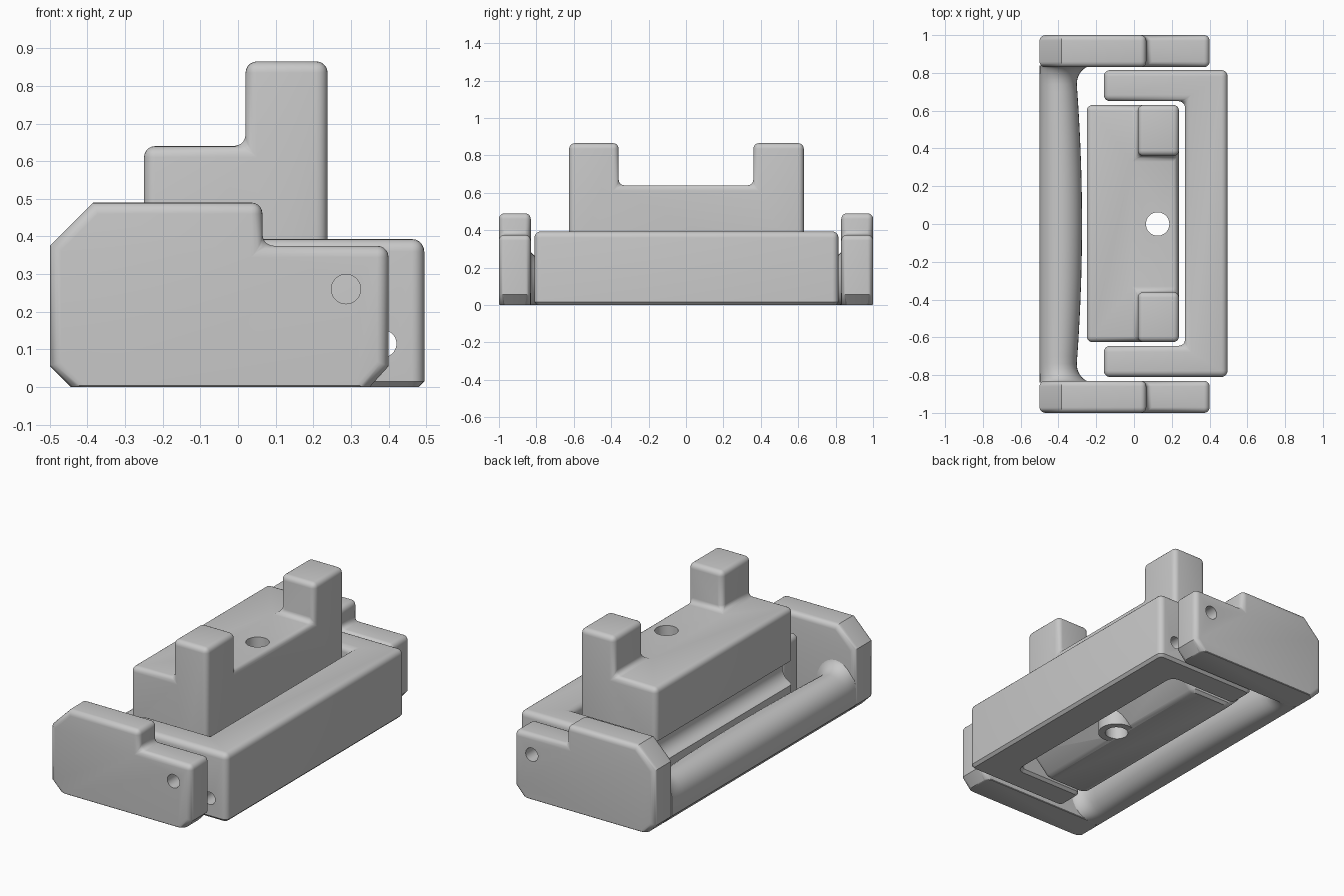
import bpy, bmesh, math
from mathutils import Matrix, Vector

old = bpy.data.objects.get("Cube")
if old:
    bpy.data.objects.remove(old, do_unlink=True)

grey = bpy.data.materials.new("plain_grey")
grey.use_nodes = True
colour = (0.58, 0.58, 0.58, 1)
grey.diffuse_color = colour
grey.node_tree.nodes["Principled BSDF"].inputs["Base Color"].default_value = colour


def finish(bm, name):
    bmesh.ops.recalc_face_normals(bm, faces=bm.faces)
    mesh = bpy.data.meshes.new(name)
    bm.to_mesh(mesh)
    bm.free()
    obj = bpy.data.objects.new(name, mesh)
    bpy.context.collection.objects.link(obj)
    mesh.materials.append(grey)
    return obj


def prism(points, axis, lo, hi):
    """Extrude a closed profile along the named axis."""
    bm = bmesh.new()
    place = (lambda a, b, t: (a, t, b)) if axis == "y" else (lambda a, b, t: (a, b, t))
    face = bm.faces.new([bm.verts.new(place(a, b, lo)) for a, b in points])
    moved = bmesh.ops.extrude_face_region(bm, geom=[face])["geom"]
    verts = [v for v in moved if isinstance(v, bmesh.types.BMVert)]
    bmesh.ops.translate(bm, verts=verts, vec=Vector(place(0, 0, hi - lo)))
    bmesh.ops.recalc_face_normals(bm, faces=bm.faces)
    return bm


def on_ground(edge):
    return all(v.co.z < 1e-4 for v in edge.verts)


def soften(bm, radius, limit=0.6):
    """Round the edges, but give those on the ground only a fine chamfer."""
    edges = [e for e in bm.edges if not on_ground(e) and e.calc_face_angle(0) > limit]
    bmesh.ops.bevel(bm, geom=edges, offset=radius, segments=5, profile=0.5,
                    affect="EDGES", clamp_overlap=True)
    edges = [e for e in bm.edges if on_ground(e) and e.calc_face_angle(0) > limit]
    bmesh.ops.bevel(bm, geom=edges, offset=.015, segments=1,
                    affect="EDGES", clamp_overlap=True)


def drill(objects, centre, radius, axis, length):
    """Cut a round hole through each object."""
    bm = bmesh.new()
    bmesh.ops.create_cone(bm, cap_ends=True, segments=40, radius1=radius,
                          radius2=radius, depth=length)
    if axis == "y":
        bm.transform(Matrix.Rotation(math.pi / 2, 4, "X"))
    bm.transform(Matrix.Translation(centre))
    cutter = finish(bm, "drill")
    cutter.hide_render = True
    for obj in objects:
        mod = obj.modifiers.new("hole", "BOOLEAN")
        mod.operation = "DIFFERENCE"
        mod.solver = "EXACT"
        mod.object = cutter
        bpy.context.view_layer.objects.active = obj
        bpy.ops.object.modifier_apply(modifier=mod.name)
    bpy.data.objects.remove(cutter, do_unlink=True)


def stepped_block(xs, ys, zs, filled):
    """Outer skin of the filled cells of a grid."""
    bm = bmesh.new()
    grid = (xs, ys, zs)
    cells = {(i, j, k) for i in range(len(xs) - 1) for j in range(len(ys) - 1)
             for k in range(len(zs) - 1) if filled(i, j, k)}
    for cell in cells:
        for ax in range(3):
            for side in (0, 1):
                near = list(cell)
                near[ax] += 2 * side - 1
                if tuple(near) in cells:
                    continue
                quad = []
                for u, v in ((0, 0), (1, 0), (1, 1), (0, 1)):
                    step = [u, v]
                    step.insert(ax, side)
                    quad.append(bm.verts.new([grid[n][cell[n] + step[n]] for n in range(3)]))
                bm.faces.new(quad)
    bmesh.ops.remove_doubles(bm, verts=bm.verts, dist=1e-5)
    bmesh.ops.recalc_face_normals(bm, faces=bm.faces)
    bmesh.ops.dissolve_limit(bm, angle_limit=0.02, verts=bm.verts, edges=bm.edges)
    return bm


parts = []

# Side plates of the handle
plate = [(-.445, 0), (.35, 0), (.4, .055), (.4, .375), (.065, .375),
         (.065, .49), (-.385, .49), (-.5, .375), (-.5, .055)]
plates = []
for name, lo in (("right_side_plate", -1.0), ("left_side_plate", .83)):
    bm = prism(plate, "y", lo, lo + .17)
    soften(bm, .03, limit=.9)
    plates.append(finish(bm, name))
drill(plates, (.287, 0, .26), .039, "y", 3)
parts += plates


# Grip bar: rounded section, slightly barrelled, flaring into the plates
def grip_section(y):
    flare = max(0, (abs(y) - .74) / .1)
    flare = 1 - math.sqrt(max(0, 1 - flare * flare))
    inner = -.275 - .028 * min(1, abs(y) / .74) ** 2 + .09 * flare
    half = (inner + .5) / 2
    mid = -.5 + half
    rise = .11 + .08 * flare
    points = [(-.5, .055)]
    for n in range(17):
        a = math.pi * (1 - n / 16)
        points.append((mid + half * math.cos(a), .13 + rise * math.sin(a)))
    for n in range(1, 9):
        a = math.pi / 2 * n / 8
        points.append((mid + half * math.cos(a), .13 - .13 * math.sin(a)))
    return points + [(-.445, 0)]


bm = bmesh.new()
half_rows = [.15, .3, .45, .6, .7, .74, .765, .785, .8, .812, .822, .83, .84]
rows = [-y for y in reversed(half_rows)] + [0] + half_rows
rings = [[bm.verts.new((x, y, z)) for x, z in grip_section(y)] for y in rows]
for a, b in zip(rings, rings[1:]):
    for n in range(len(a)):
        m = (n + 1) % len(a)
        bm.faces.new((a[n], a[m], b[m], b[n]))
bm.faces.new(rings[0])
bm.faces.new(rings[-1])
parts.append(finish(bm, "grip_bar"))

# U-shaped frame, open towards the grip
frame = [(.495, -.81), (.495, .815), (-.16, .815), (-.16, .65),
         (.27, .65), (.27, -.645), (-.16, -.645), (-.16, -.81)]
bm = prism(frame, "z", 0, .393)
soften(bm, .033)
u_frame = finish(bm, "u_frame")
drill([u_frame], (.385, 0, .115), .036, "y", 3)
parts.append(u_frame)

# Slider block with two posts, its long lower edges cut at a slant
bm = stepped_block((-.25, .02, .238), (-.625, -.36, .36, .63), (0, .64, .865),
                   lambda i, j, k: k == 0 or (i == 1 and j != 1))
for side, cut in ((1, .135), (-1, .09)):
    edges = [e for e in bm.edges if on_ground(e) and all(v.co.x * side > .2 for v in e.verts)]
    bmesh.ops.bevel(bm, geom=edges, offset=cut, segments=1, affect="EDGES")
soften(bm, .03)
block = finish(bm, "slider_block")

# Finger groove facing the grip
drill([block], (-.25, 0, .265), .07, "y", 3)

# Round boss around the vertical hole
bm = bmesh.new()
bmesh.ops.create_cone(bm, cap_ends=True, segments=40, radius1=.1, radius2=.1, depth=.4)
bm.transform(Matrix.Translation((.125, 0, .202)))
boss = finish(bm, "slider_boss")
drill([block, boss], (.125, 0, .4), .062, "z", 2)
parts += [block, boss]

# Smooth shading with crisp edges
bpy.ops.object.select_all(action="DESELECT")
for obj in parts:
    obj.select_set(True)
bpy.context.view_layer.objects.active = parts[0]
bpy.ops.object.shade_smooth_by_angle(angle=math.radians(32))
